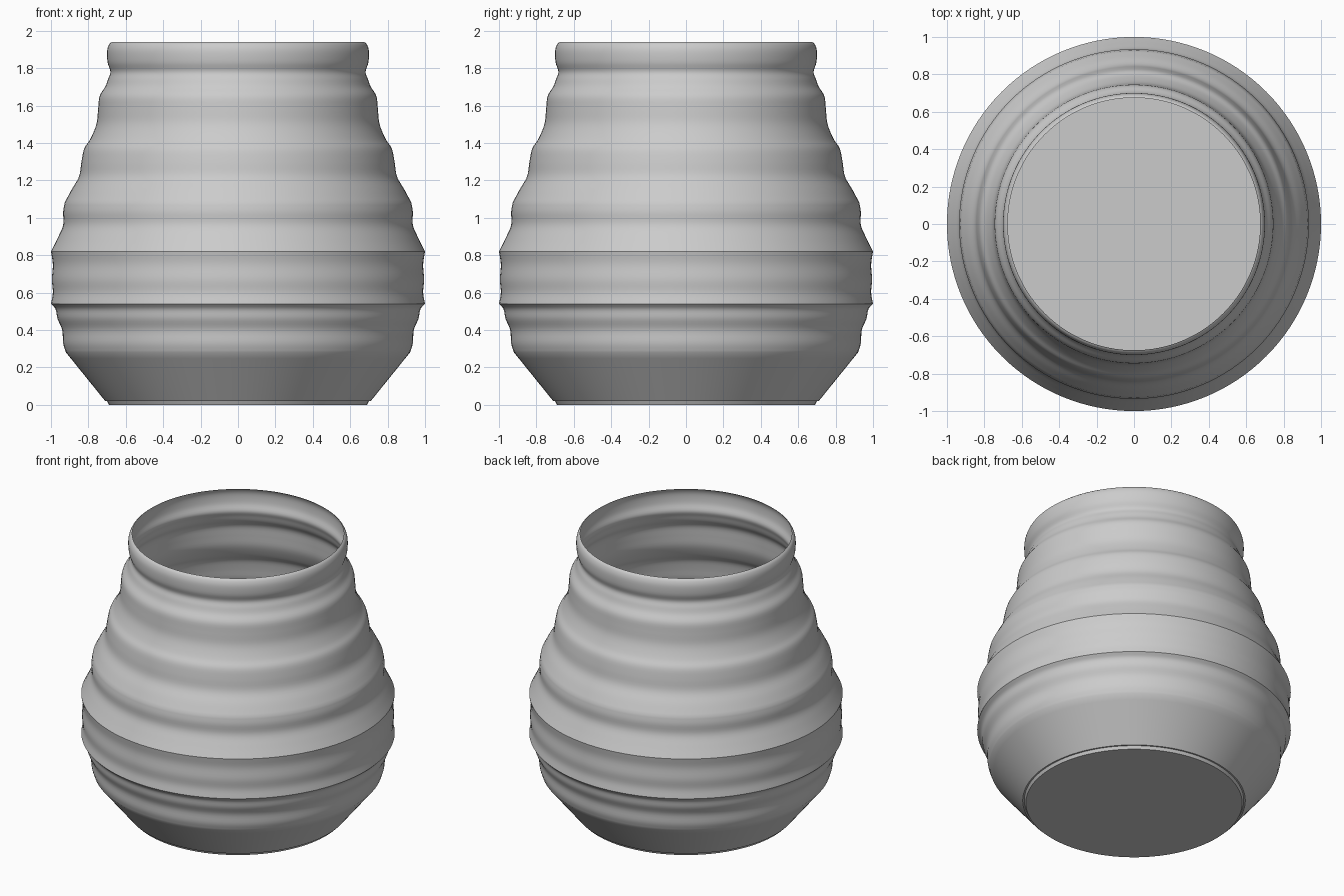
import bpy, bmesh, math
from mathutils import Vector

cube = bpy.data.objects.get("Cube")
if cube:
    bpy.data.objects.remove(cube, do_unlink=True)

SIDES = 128

clay = bpy.data.materials.new("grey clay")
clay.use_nodes = True
grey = (0.6, 0.6, 0.6, 1)
clay.diffuse_color = grey
clay.node_tree.nodes["Principled BSDF"].inputs["Base Color"].default_value = grey


def smooth_run(points, steps=4):
    """Catmull-Rom curve through one run of profile points."""
    p = [Vector(q) for q in points]
    p = [2 * p[0] - p[1]] + p + [2 * p[-1] - p[-2]]
    out = []
    for a, b, c, d in zip(p, p[1:], p[2:], p[3:]):
        for i in range(steps):
            t = i / steps
            out.append(0.5 * (2 * b + (c - a) * t + (2 * a - 5 * b + 4 * c - d) * t ** 2
                              + (3 * b - a - 3 * c + d) * t ** 3))
    return out + [p[-2]]


def lathe(name, profile, closed_bottom=False):
    bm = bmesh.new()
    rings = []
    for r, z in profile:
        rings.append([bm.verts.new((r * math.cos(a), r * math.sin(a), z))
                      for a in (math.tau * i / SIDES for i in range(SIDES))])
    for low, high in zip(rings, rings[1:]):
        for i in range(SIDES):
            j = (i + 1) % SIDES
            bm.faces.new((low[i], low[j], high[j], high[i]))
    if closed_bottom:
        bm.faces.new(rings[0][::-1])
    mesh = bpy.data.meshes.new(name)
    bm.to_mesh(mesh)
    bm.free()
    obj = bpy.data.objects.new(name, mesh)
    bpy.context.collection.objects.link(obj)
    mesh.materials.append(clay)
    bpy.ops.object.select_all(action="DESELECT")
    obj.select_set(True)
    bpy.context.view_layer.objects.active = obj
    bpy.ops.object.shade_smooth_by_angle(angle=math.radians(22))
    return obj


# Ribbed wall: each run is smooth, with a crease where runs meet
runs = [
    [(0.71, 0.02), (0.815, 0.15), (0.92, 0.28)],
    [(0.92, 0.28), (0.935, 0.33), (0.94, 0.40), (0.965, 0.46), (0.975, 0.51), (1.0, 0.54)],
    [(1.0, 0.54), (0.99, 0.60), (0.995, 0.67), (0.99, 0.75), (1.0, 0.82)],
    [(1.0, 0.82), (0.965, 0.89), (0.935, 0.96), (0.935, 1.03), (0.927, 1.08)],
    [(0.927, 1.08), (0.89, 1.15), (0.85, 1.22), (0.837, 1.30), (0.822, 1.37), (0.79, 1.42),
     (0.757, 1.50), (0.748, 1.58), (0.74, 1.65), (0.71, 1.70), (0.695, 1.74), (0.682, 1.78),
     (0.697, 1.83), (0.70, 1.89), (0.69, 1.925), (0.675, 1.94)],
]
wall = []
for run in runs:
    wall += smooth_run(run)[:-1]
wall.append(Vector(runs[-1][-1]))
lathe("jar_wall", wall)

# Flat floor with a low foot ring
lathe("jar_base", [(0.69, 0.0), (0.70, 0.02), (0.71, 0.02)], closed_bottom=True)
